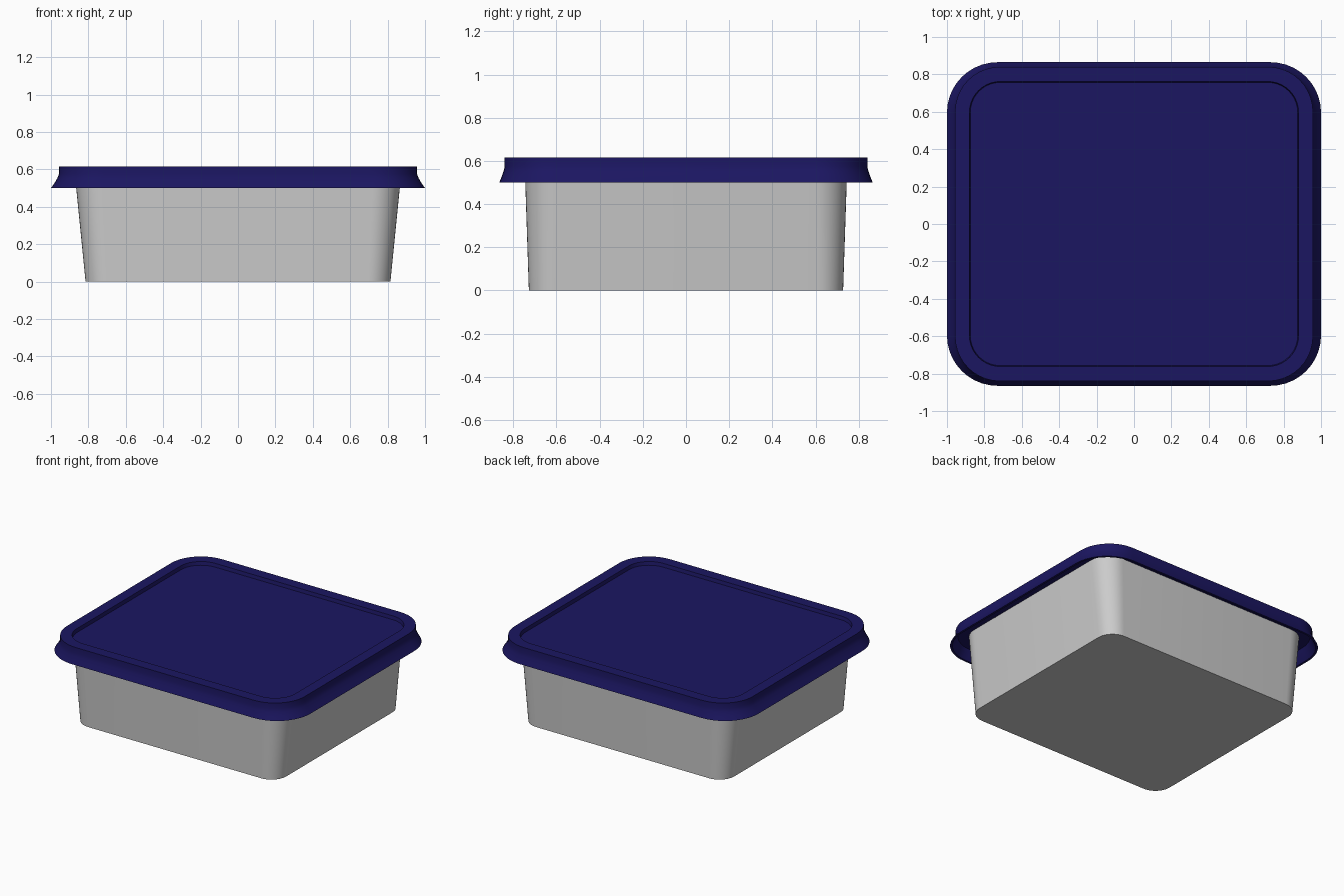
import bpy, bmesh, math

if "Cube" in bpy.data.objects:
    bpy.data.objects.remove(bpy.data.objects["Cube"])


def ring(bm, hx, hy, r, z, n=10):
    """Rounded rectangle loop of vertices at height z."""
    verts = []
    for k, (sx, sy) in enumerate([(1, 1), (-1, 1), (-1, -1), (1, -1)]):
        for i in range(n + 1):
            a = math.pi / 2 * (k + i / n)
            verts.append(bm.verts.new((sx * (hx - r) + r * math.cos(a),
                                       sy * (hy - r) + r * math.sin(a), z)))
    return verts


def loft(name, profile, colour=None):
    """Skin a list of rounded rectangles (hx, hy, r, z), capping both ends."""
    bm = bmesh.new()
    rings = [ring(bm, *p) for p in profile]
    for a, b in zip(rings, rings[1:]):
        for i in range(len(a)):
            j = (i + 1) % len(a)
            bm.faces.new((a[i], a[j], b[j], b[i]))
    bm.faces.new(rings[0][::-1])
    bm.faces.new(rings[-1])
    bmesh.ops.recalc_face_normals(bm, faces=bm.faces)
    mesh = bpy.data.meshes.new(name)
    bm.to_mesh(mesh)
    bm.free()
    ob = bpy.data.objects.new(name, mesh)
    bpy.context.collection.objects.link(ob)
    if colour:
        mat = bpy.data.materials.new(name + "_colour")
        mat.diffuse_color = colour
        mat.use_nodes = True
        mat.node_tree.nodes["Principled BSDF"].inputs["Base Color"].default_value = mat.diffuse_color
        mesh.materials.append(mat)
    bpy.ops.object.select_all(action='DESELECT')
    ob.select_set(True)
    bpy.context.view_layer.objects.active = ob
    bpy.ops.object.shade_smooth_by_angle(angle=math.radians(30))
    return ob


# Tapered open tub: outer wall up, rim, inner wall down to the floor
loft("tub", [
    (0.815, 0.728, 0.12, 0.0),
    (0.872, 0.747, 0.15, 0.57),
    (0.852, 0.727, 0.13, 0.57),
    (0.797, 0.71, 0.10, 0.02),
])

# Lid: recessed panel, raised rim, flared skirt, hollow underside
loft("lid", [
    (0.875, 0.757, 0.16, 0.59),
    (0.88, 0.762, 0.165, 0.615),
    (0.957, 0.84, 0.24, 0.615),
    (0.957, 0.84, 0.24, 0.575),
    (0.966, 0.845, 0.247, 0.553),
    (0.981, 0.854, 0.257, 0.527),
    (1.0, 0.865, 0.27, 0.5),
    (0.985, 0.85, 0.255, 0.5),
    (0.965, 0.838, 0.242, 0.53),
    (0.942, 0.825, 0.225, 0.575),
], (0.011, 0.008, 0.12, 1))
